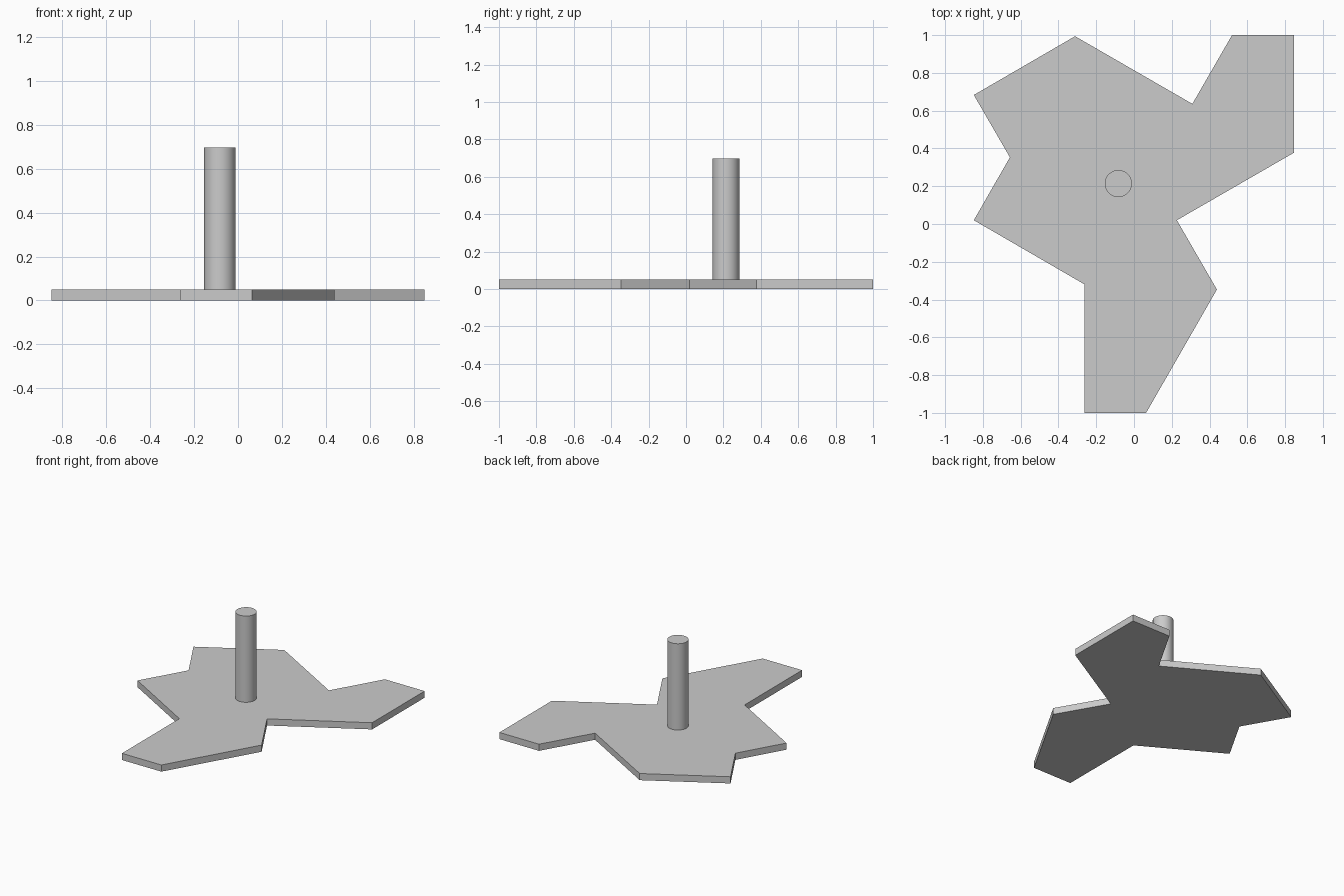
import bpy
import bmesh
from mathutils import Vector

if "Cube" in bpy.data.objects:
    bpy.data.objects.remove(bpy.data.objects["Cube"], do_unlink=True)

PLATE_TOP = 0.05
POST_TOP = 0.697
POST_RADIUS = 0.0715
POST_CENTRE = (-0.083, 0.214)

# Single plain grey
GREY = (0.6, 0.6, 0.6, 1.0)
grey = bpy.data.materials.new("plain_grey")
grey.use_nodes = True
grey.diffuse_color = GREY
grey.node_tree.nodes["Principled BSDF"].inputs["Base Color"].default_value = GREY

# Thirteen-sided tile outline, counter-clockwise
outline = [
    (-0.848, 0.02), (-0.263, -0.319), (-0.263, -1.0), (0.064, -1.0),
    (0.439, -0.347), (0.227, 0.02), (0.848, 0.378), (0.848, 1.0),
    (0.519, 1.0), (0.309, 0.636), (-0.312, 0.994), (-0.848, 0.683),
    (-0.657, 0.353),
]


def extruded_tile(name, points, height):
    """Flat polygon pulled straight up into a plate."""
    bm = bmesh.new()
    base = bm.faces.new([bm.verts.new((x, y, 0)) for x, y in points])
    top = bmesh.ops.extrude_face_region(bm, geom=[base], use_keep_orig=True)
    verts = [v for v in top["geom"] if isinstance(v, bmesh.types.BMVert)]
    bmesh.ops.translate(bm, verts=verts, vec=Vector((0, 0, height)))
    bmesh.ops.recalc_face_normals(bm, faces=bm.faces)
    mesh = bpy.data.meshes.new(name)
    bm.to_mesh(mesh)
    bm.free()
    mesh.materials.append(grey)
    obj = bpy.data.objects.new(name, mesh)
    bpy.context.collection.objects.link(obj)
    return obj


# Base plate
extruded_tile("tile_plate", outline, PLATE_TOP)

# Upright round post standing on the plate
bpy.ops.mesh.primitive_cylinder_add(
    vertices=64, radius=POST_RADIUS, depth=POST_TOP - PLATE_TOP,
    location=(*POST_CENTRE, (POST_TOP + PLATE_TOP) / 2))
post = bpy.context.object
post.name = "handle_post"
post.data.materials.append(grey)
bpy.ops.object.shade_smooth_by_angle()
